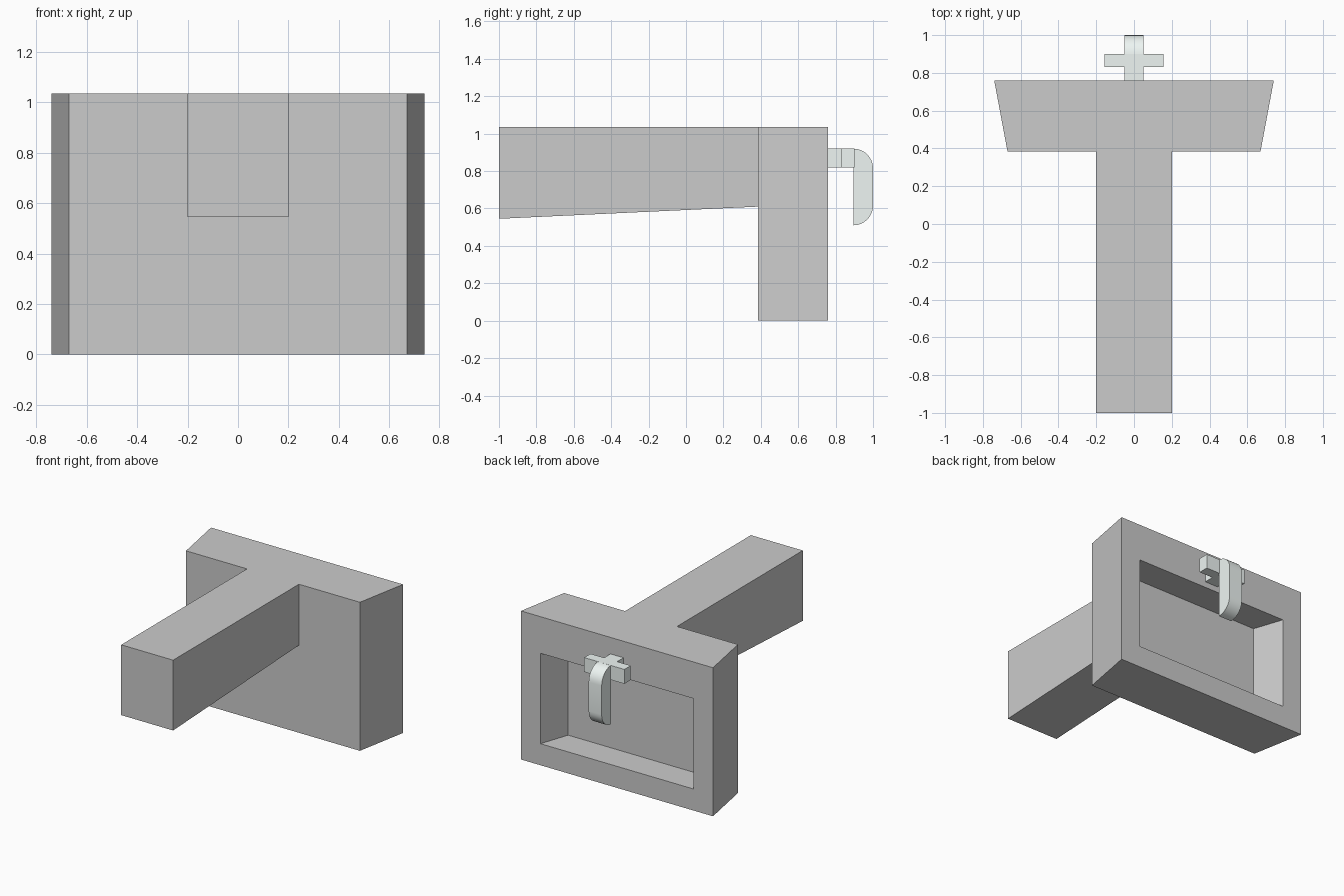
import bpy, bmesh, math

if "Cube" in bpy.data.objects:
    bpy.data.objects.remove(bpy.data.objects["Cube"])


def finish(bm, name, colour=None, smooth=False, recalc=True):
    if recalc:
        bmesh.ops.recalc_face_normals(bm, faces=bm.faces[:])
    me = bpy.data.meshes.new(name)
    bm.to_mesh(me)
    bm.free()
    ob = bpy.data.objects.new(name, me)
    bpy.context.collection.objects.link(ob)
    if colour:
        mat = bpy.data.materials.new(name + "_colour")
        mat.diffuse_color = (*colour, 1)
        mat.use_nodes = True
        mat.node_tree.nodes["Principled BSDF"].inputs["Base Color"].default_value = mat.diffuse_color
        me.materials.append(mat)
    if smooth:
        bpy.ops.object.select_all(action='DESELECT')
        ob.select_set(True)
        bpy.context.view_layer.objects.active = ob
        bpy.ops.object.shade_smooth_by_angle(angle=math.radians(40))
    return ob


def ring(bm, hx, y, z0, z1):
    return [bm.verts.new(p) for p in
            ((-hx, y, z0), (hx, y, z0), (hx, y, z1), (-hx, y, z1))]


def bridge(bm, a, b):
    for i in range(4):
        j = (i + 1) % 4
        bm.faces.new((a[i], a[j], b[j], b[i]))


def side_prism(bm, profile, hx):
    """Extrude a (y, z) profile across x."""
    a = [bm.verts.new((-hx, y, z)) for y, z in profile]
    b = [bm.verts.new((hx, y, z)) for y, z in profile]
    bm.faces.new(a)
    bm.faces.new(b[::-1])
    n = len(a)
    for i in range(n):
        bm.faces.new((a[i], a[(i + 1) % n], b[(i + 1) % n], b[i]))


FLOOR_Y = 0.555
PANE = [(0.28, 0.78), (-0.44, 0.48), (-0.33, 0.78)]

# Tapered block with a recess in its back
bm = bmesh.new()
front = ring(bm, 0.67, 0.385, 0, 1.035)
back = ring(bm, 0.74, 0.76, 0, 1.035)
rim = ring(bm, 0.59, 0.76, 0.15, 0.78)
floor = ring(bm, 0.52, FLOOR_Y, 0.15, 0.78)
bm.faces.new(front)
bridge(bm, front, back)
bridge(bm, back, rim)
bridge(bm, rim, floor)
notch = [bm.verts.new((x, FLOOR_Y, z)) for x, z in PANE]
bm.faces.new(floor[:3] + notch + floor[3:])
bmesh.ops.triangulate(bm, faces=[f for f in bm.faces if len(f.verts) > 4])
# keep the top recess wall matched to the notch so the normals stay consistent
finish(bm, "block")

# Triangular tinted patch in the recess floor
bm = bmesh.new()
f = bm.faces.new([bm.verts.new((x, FLOOR_Y, z)) for x, z in PANE])
f.normal_update()
if f.normal.y < 0:
    f.normal_flip()
finish(bm, "recess_patch", (0.44, 0.6, 0.58), recalc=False)

# Long arm with a sloping underside
bm = bmesh.new()
side_prism(bm, [(-1, 0.545), (0.385, 0.61), (0.385, 1.035), (-1, 1.035)], 0.2)
finish(bm, "arm")

# Tap: stem, cross bar and drooping spout with rounded outer corners
PALE = (0.86, 0.92, 0.9)
for name, y0, y1, hx in (("tap_stem", 0.76, 0.9, 0.05),
                         ("tap_cross_bar", 0.83, 0.9, 0.155)):
    bm = bmesh.new()
    side_prism(bm, [(y0, 0.82), (y1, 0.82), (y1, 0.92), (y0, 0.92)], hx)
    finish(bm, name, PALE)

STEPS = 8
arc = [(0.895 + 0.105 * math.cos(a), 0.105 * math.sin(a))
       for a in (math.pi / 2 * i / STEPS for i in range(STEPS + 1))]
profile = [(y, 0.615 - z) for y, z in reversed(arc)] + [(y, 0.815 + z) for y, z in arc]
bm = bmesh.new()
side_prism(bm, profile, 0.05)
finish(bm, "tap_spout", PALE, smooth=True)
